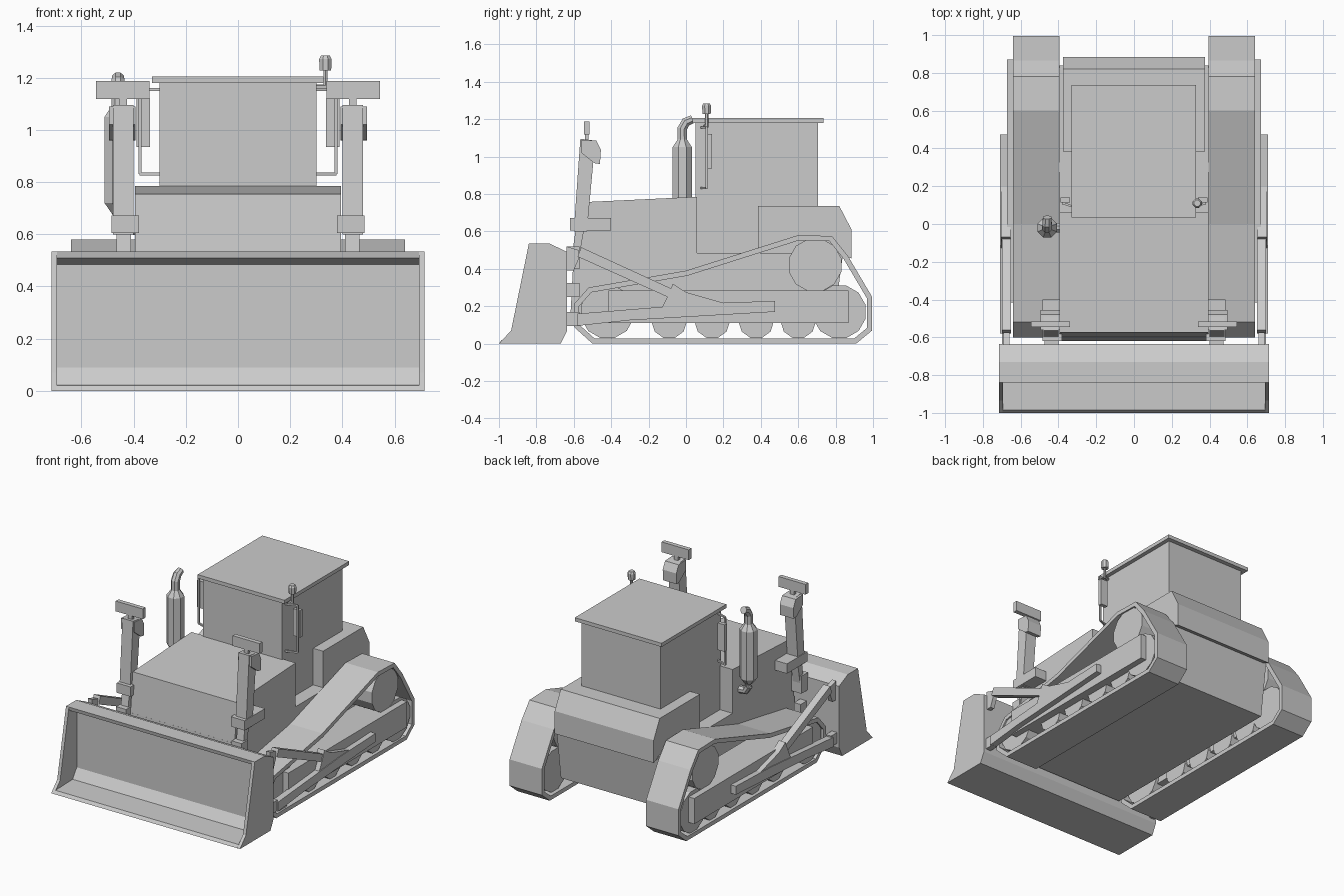
import bpy, bmesh, math
from mathutils import Vector

cube = bpy.data.objects.get("Cube")
if cube:
    bpy.data.objects.remove(cube, do_unlink=True)

grey = bpy.data.materials.new("plain grey")
grey.use_nodes = True
grey.diffuse_color = (0.6, 0.6, 0.6, 1)
grey.node_tree.nodes["Principled BSDF"].inputs["Base Color"].default_value = (0.6, 0.6, 0.6, 1)


def finish(name, bm):
    bmesh.ops.recalc_face_normals(bm, faces=bm.faces)
    mesh = bpy.data.meshes.new(name)
    bm.to_mesh(mesh)
    bm.free()
    mesh.materials.append(grey)
    obj = bpy.data.objects.new(name, mesh)
    bpy.context.collection.objects.link(obj)
    return obj


def prism(name, profile, x0, x1):
    """Side profile of (y, z) points extruded from x0 to x1."""
    bm = bmesh.new()
    face = bm.faces.new([bm.verts.new((x0, y, z)) for y, z in profile])
    geom = bmesh.ops.extrude_face_region(bm, geom=[face])["geom"]
    bmesh.ops.translate(bm, vec=(x1 - x0, 0, 0),
                        verts=[g for g in geom if isinstance(g, bmesh.types.BMVert)])
    return finish(name, bm)


def box(name, x0, x1, y0, y1, z0, z1):
    return prism(name, [(y0, z0), (y1, z0), (y1, z1), (y0, z1)], x0, x1)


def wheel(name, x0, x1, y, z, r, n=10):
    turn = [math.pi * (2 * i + 1) / n for i in range(n)]
    return prism(name, [(y + r * math.sin(a), z + r * math.cos(a)) for a in turn], x0, x1)


def tube(name, stations, n=8):
    """Faceted pipe through stations of (point, radius)."""
    bm = bmesh.new()
    pts = [Vector(p) for p, r in stations]
    rings = []
    for i, (p, r) in enumerate(stations):
        d = pts[min(i + 1, len(pts) - 1)] - pts[max(i - 1, 0)]
        q = d.to_track_quat('Z', 'Y')
        rings.append([bm.verts.new(pts[i] + q @ Vector(
            (r * math.cos(2 * math.pi * (k + .5) / n), r * math.sin(2 * math.pi * (k + .5) / n), 0)))
            for k in range(n)])
    for a, b in zip(rings, rings[1:]):
        for k in range(n):
            bm.faces.new((a[k], a[(k + 1) % n], b[(k + 1) % n], b[k]))
    bm.faces.new(rings[0])
    bm.faces.new(rings[-1])
    return finish(name, bm)


def inset(loop, t):
    """Offset a counter-clockwise loop inward by t."""
    out = []
    for i, p in enumerate(loop):
        p = Vector(p)
        a = (p - Vector(loop[i - 1])).normalized()
        b = (Vector(loop[(i + 1) % len(loop)]) - p).normalized()
        na, nb = Vector((-a.y, a.x)), Vector((-b.y, b.x))
        out.append(p + (na + nb) * t / (1 + na.dot(nb)))
    return out


def belt(name, loop, t, x0, x1):
    bm = bmesh.new()
    rings = [[bm.verts.new((x, y, z)) for y, z in pts]
             for pts, x in ((loop, x0), (loop, x1), (inset(loop, t), x1), (inset(loop, t), x0))]
    for j in range(4):
        a, b = rings[j], rings[(j + 1) % 4]
        for i in range(len(loop)):
            k = (i + 1) % len(loop)
            bm.faces.new((a[i], a[k], b[k], b[i]))
    return finish(name, bm)


# Body: lower hull, hood, cab and rear box
prism("lower_hull", [(-0.62, 0.11), (0.79, 0.11), (0.84, 0.485), (-0.6, 0.485)], -0.395, 0.395)
prism("hood", [(-0.6, 0.48), (0.06, 0.48), (0.06, 0.785), (-0.575, 0.755)], -0.395, 0.395)
box("cab", -0.3, 0.3, 0.05, 0.705, 0.48, 1.18)
box("cab_roof", -0.33, 0.328, 0.035, 0.735, 1.18, 1.205)
prism("rear_box", [(0.385, 0.48), (0.82, 0.48), (0.885, 0.455), (0.885, 0.61), (0.82, 0.735),
                   (0.385, 0.735)], -0.375, 0.375)

# Blade with a hollow front and end plates
back = [(-0.67, 0), (-0.635, 0.07), (-0.635, 0.49), (-0.73, 0.535), (-0.84, 0.535)]
prism("blade", [(-1, 0)] + back + [(-0.835, 0.51), (-0.755, 0.485), (-0.755, 0.09),
                                   (-0.8, 0.025), (-0.985, 0.02)], -0.695, 0.695)
for s, side in ((-1, "right"), (1, "left")):
    prism("blade_end_" + side, [(-1, 0)] + back + [(-0.935, 0.07)], s * 0.693, s * 0.715)

track = [(-0.5, 0), (0.91, 0), (0.995, 0.07), (0.995, 0.25), (0.865, 0.47), (0.78, 0.575),
         (0.6, 0.58), (0, 0.39), (-0.52, 0.3), (-0.6, 0.21), (-0.6, 0.09)]

for s, side in ((-1, "right"), (1, "left")):
    def px(name, profile, x0, x1):
        prism(name + "_" + side, profile, s * x0, s * x1)

    def bx(name, x0, x1, y0, y1, z0, z1):
        box(name + "_" + side, s * x0, s * x1, y0, y1, z0, z1)

    # Tracks, wheels and track frame
    belt("track_" + side, track, 0.028, s * 0.395, s * 0.64)
    for y, z, r in ((-0.42, 0.17, 0.145), (0.82, 0.17, 0.145), (0.69, 0.42, 0.145)):
        wheel("large_wheel_" + side, s * 0.42, s * 0.63, y, z, r, 12)
    for y in (-0.09, 0.14, 0.375, 0.6):
        wheel("roller_" + side, s * 0.42, s * 0.62, y, 0.12, 0.095)
    bx("track_frame", 0.44, 0.672, -0.415, 0.87, 0.11, 0.285)

    # Push arm, lug and diagonal brace
    px("push_arm", [(-0.58, 0.095), (-0.3, 0.125), (0.475, 0.17), (0.475, 0.228), (0.1, 0.215),
                    (-0.58, 0.16)], 0.665, 0.71)
    px("brace_lug", [(-0.13, 0.19), (0.21, 0.215), (0, 0.275), (-0.07, 0.32), (-0.1, 0.25)],
       0.655, 0.705)
    px("brace", [(-0.58, 0.465), (-0.1, 0.25), (-0.08, 0.295), (-0.56, 0.515)], 0.65, 0.7)
    px("brace_mount", [(-0.64, 0.39), (-0.6, 0.39), (-0.575, 0.45), (-0.575, 0.5), (-0.64, 0.52)],
       0.66, 0.69)
    bx("arm_mount", 0.66, 0.7, -0.64, -0.57, 0.095, 0.17)
    bx("middle_mount", 0.42, 0.47, -0.64, -0.57, 0.25, 0.325)

    # Lift cylinder with collar, rod and head
    px("lift_cylinder", [(-0.6, 0.6), (-0.53, 0.6), (-0.485, 1.085), (-0.565, 1.095)], 0.4, 0.48)
    bx("cylinder_collar", 0.38, 0.485, -0.62, -0.4, 0.605, 0.672)
    px("cylinder_rod", [(-0.61, 0.47), (-0.57, 0.47), (-0.545, 0.61), (-0.59, 0.61)], 0.41, 0.465)
    bx("rod_mount", 0.4, 0.475, -0.64, -0.57, 0.4, 0.52)
    px("cylinder_head", [(-0.56, 1.02), (-0.49, 0.965), (-0.46, 0.96), (-0.455, 1.035),
                         (-0.48, 1.085), (-0.56, 1.09)], 0.392, 0.495)

    # Work lamp on top of the cylinder
    bx("lamp_stem", 0.425, 0.455, -0.54, -0.52, 1.08, 1.125)
    bx("work_lamp", 0.34, 0.545, -0.545, -0.515, 1.118, 1.188)

    # Mirror and its tubular bracket
    loop = [(0.29, 0.08, 0.832), (0.375, 0.11, 0.832), (0.375, 0.11, 1.155), (0.29, 0.08, 1.155)]
    for a, b in zip(loop, loop[1:]):
        tube("mirror_bracket_" + side, [((s * p[0], p[1], p[2]), 0.008) for p in (a, b)], 4)
    bx("mirror", 0.338, 0.39, 0.115, 0.14, 0.935, 1.12)

# Exhaust stack
ex, ey = -0.46, -0.02
tube("exhaust", [((-0.38, ey, 0.62), 0.026), ((-0.44, ey, 0.625), 0.026), ((ex, ey, 0.66), 0.026),
                 ((ex, ey, 0.68), 0.026), ((ex, ey, 0.72), 0.056), ((ex, ey, 1.05), 0.056),
                 ((ex, ey, 1.09), 0.028), ((ex, ey, 1.15), 0.028), ((ex, 0, 1.185), 0.027),
                 ((ex, 0.035, 1.2), 0.024)])

# Beacon beside the roof
tube("beacon_stem", [((0.335, 0.11, 1.155), 0.009), ((0.335, 0.11, 1.24), 0.009)], 6)
tube("beacon_arm", [((0.29, 0.1, 1.165), 0.009), ((0.34, 0.11, 1.165), 0.009)], 6)
tube("beacon", [((0.335, 0.11, 1.228), 0.024), ((0.335, 0.11, 1.272), 0.026),
                ((0.335, 0.11, 1.285), 0.018)])
